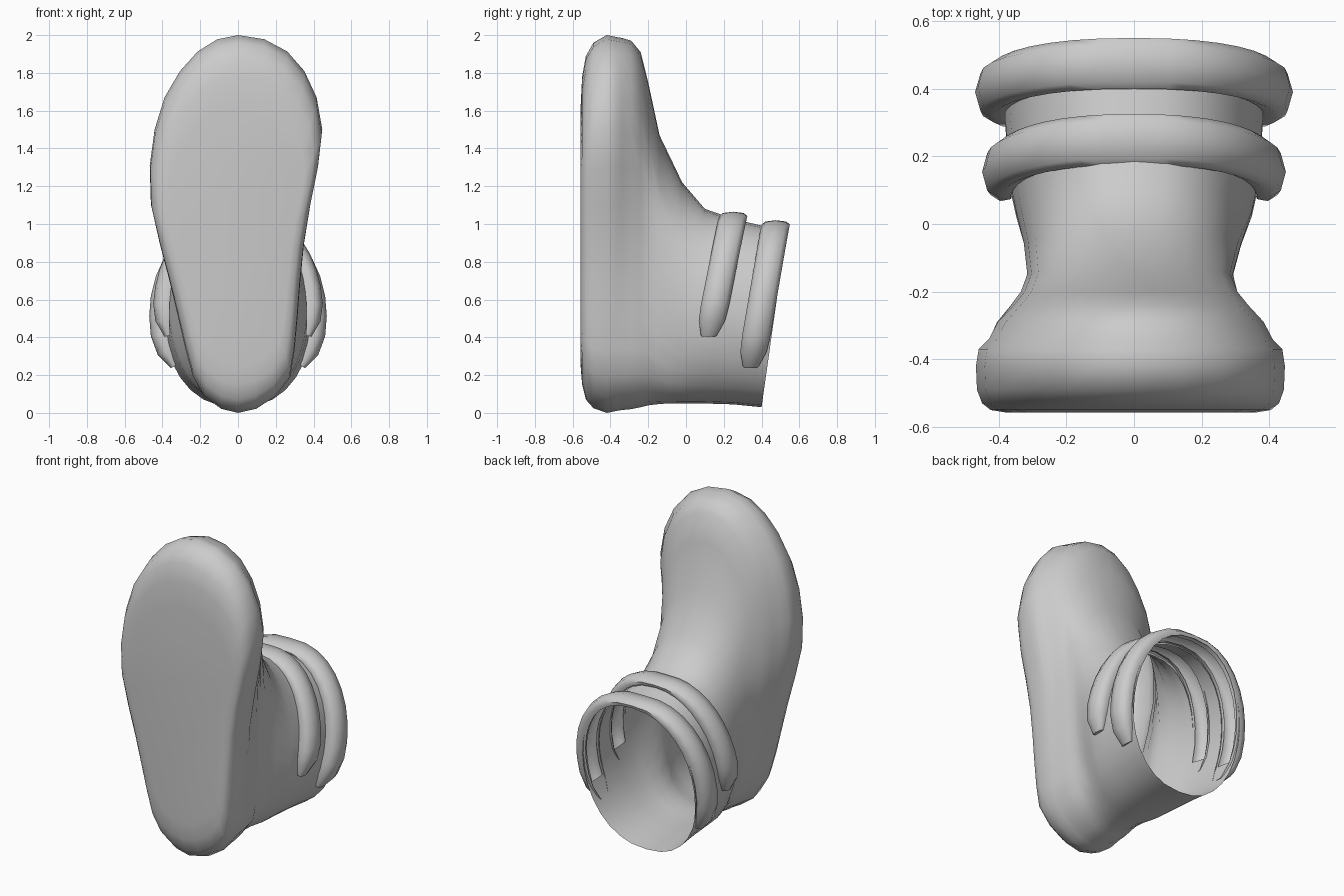
import bpy, bmesh
from math import pi, sin, cos, acos
from mathutils import Vector

if "Cube" in bpy.data.objects:
    bpy.data.objects.remove(bpy.data.objects["Cube"])

N = 15  # points per half section

# Sole outline: height, left x, right x
OUTLINE = [(0, 0, 0), (.04, -.12, .13), (.10, -.19, .21), (.20, -.24, .28), (.40, -.29, .305),
           (.60, -.335, .32), (.80, -.385, .335), (1.0, -.44, .36), (1.2, -.475, .40),
           (1.4, -.455, .44), (1.55, -.43, .445), (1.7, -.375, .405), (1.85, -.275, .325),
           (1.95, -.165, .21), (2.0, 0, 0)]

# Body sections: y at bottom, y at top, z low, z high, half width, roundness
RINGS = [(-.558, -.558, .25, 1.62, .37, 0), (-.55, -.55, .15, 1.78, .42, 0),
         (-.53, -.53, .07, 1.89, .445, 0), (-.49, -.49, .025, 1.96, .46, 0),
         (-.42, -.42, 0, 2.0, .463, 0), (-.37, -.37, .01, 1.99, .455, 0),
         (-.34, -.34, .015, 1.985, .425, 0), (-.29, -.29, .02, 1.97, .40, .05),
         (-.24, -.24, .03, 1.91, .355, .15), (-.20, -.20, .04, 1.75, .325, .3),
         (-.16, -.14, .045, 1.47, .31, .6), (-.10, -.02, .05, 1.22, .325, .85),
         (-.04, .10, .05, 1.08, .35, 1), (0, .20, .05, 1.045, .365, 1),
         (.09, .30, .05, 1.015, .375, 1), (.25, .43, .045, .985, .385, 1),
         (.35, .51, .035, .98, .39, 1), (.40, .535, .03, .985, .395, 1)]
SLOTS = {13: .47, 15: .32}  # open bands behind the straps: section -> lowest z


def outline_x(phi, side):
    for a, b in zip(OUTLINE, OUTLINE[1:]):
        pa, pb = acos(1 - a[0]), acos(max(-1, 1 - b[0]))
        if phi <= pb + 1e-6:
            t = (phi - pa) / (pb - pa)
            return a[side] + (b[side] - a[side]) * t
    return 0


def section_point(ring, phi, sign):
    yb, yt, z0, z1, w, rnd = ring
    u = (1 - cos(phi)) / 2
    s = w / .46
    if yb > -.4:
        s = 1 + (s - 1) * min(1, u * 1.6)  # heel keeps its full width
    flat = outline_x(phi, 1 if sign < 0 else 2) * s
    oval = sign * w * max(0, sin(phi)) ** .85
    return Vector((flat + (oval - flat) * rnd, yb + (yt - yb) * u, z0 + (z1 - z0) * u))


def finish(name, bm):
    bmesh.ops.recalc_face_normals(bm, faces=bm.faces)
    me = bpy.data.meshes.new(name)
    bm.to_mesh(me)
    bm.free()
    ob = bpy.data.objects.new(name, me)
    bpy.context.collection.objects.link(ob)
    bpy.ops.object.select_all(action='DESELECT')
    ob.select_set(True)
    bpy.context.view_layer.objects.active = ob
    bpy.ops.object.shade_smooth_by_angle(angle=1.0)
    return ob


# Sole and upper as one lofted open shell
bm = bmesh.new()
loops = []
for ring in RINGS:
    pts = [section_point(ring, pi * k / N, 1) for k in range(N + 1)]
    pts += [section_point(ring, pi * k / N, -1) for k in range(N - 1, 0, -1)]
    loops.append([bm.verts.new(p) for p in pts])
bm.faces.new(loops[0])
for i, (a, b) in enumerate(zip(loops, loops[1:])):
    for k in range(2 * N):
        quad = (a[k], a[k - 1], b[k - 1], b[k])
        if i in SLOTS and min(v.co.z for v in quad) > SLOTS[i]:
            continue
        bm.faces.new(quad)
finish("boot_body", bm)


# Padded straps arching over the ankle opening
PROFILE = [(-.068, -.15), (-.075, .35), (-.055, .8), (0, 1), (.055, .8), (.075, .35), (.068, -.15)]


def strap(name, ring, z_end, side_thick, top_thick, rows=22):
    z0, z1 = ring[2:4]
    start = acos(1 - 2 * (z_end - z0) / (z1 - z0))
    zc = (z0 + z1) / 2
    bm = bmesh.new()
    strips = []
    for j in range(rows + 1):
        phi = start + (2 * pi - 2 * start) * j / rows
        sign = 1 if phi <= pi else -1
        p = section_point(ring, phi if sign > 0 else 2 * pi - phi, sign)
        out = Vector((p.x, 0, (p.z - zc) * .8)).normalized()
        edge = min(j, rows - j)
        ws, ts = {0: (.55, .35), 1: (.93, .85)}.get(edge, (1, 1))
        thick = (top_thick + (side_thick - top_thick) * abs(sin(phi))) * ts
        strips.append([bm.verts.new(p + out * h * thick + Vector((0, dy * ws, 0)))
                       for dy, h in PROFILE])
    for a, b in zip(strips, strips[1:]):
        for k in range(len(PROFILE) - 1):
            bm.faces.new((a[k], a[k + 1], b[k + 1], b[k]))
    bm.faces.new(strips[0])
    bm.faces.new(strips[-1])
    return finish(name, bm)


strap("inner_strap", (.045, .25, .05, 1.03, .375, 1), .41, .075, .035)
strap("cuff_strap", (.305, .475, .04, .985, .39, 1), .25, .08, .035)
